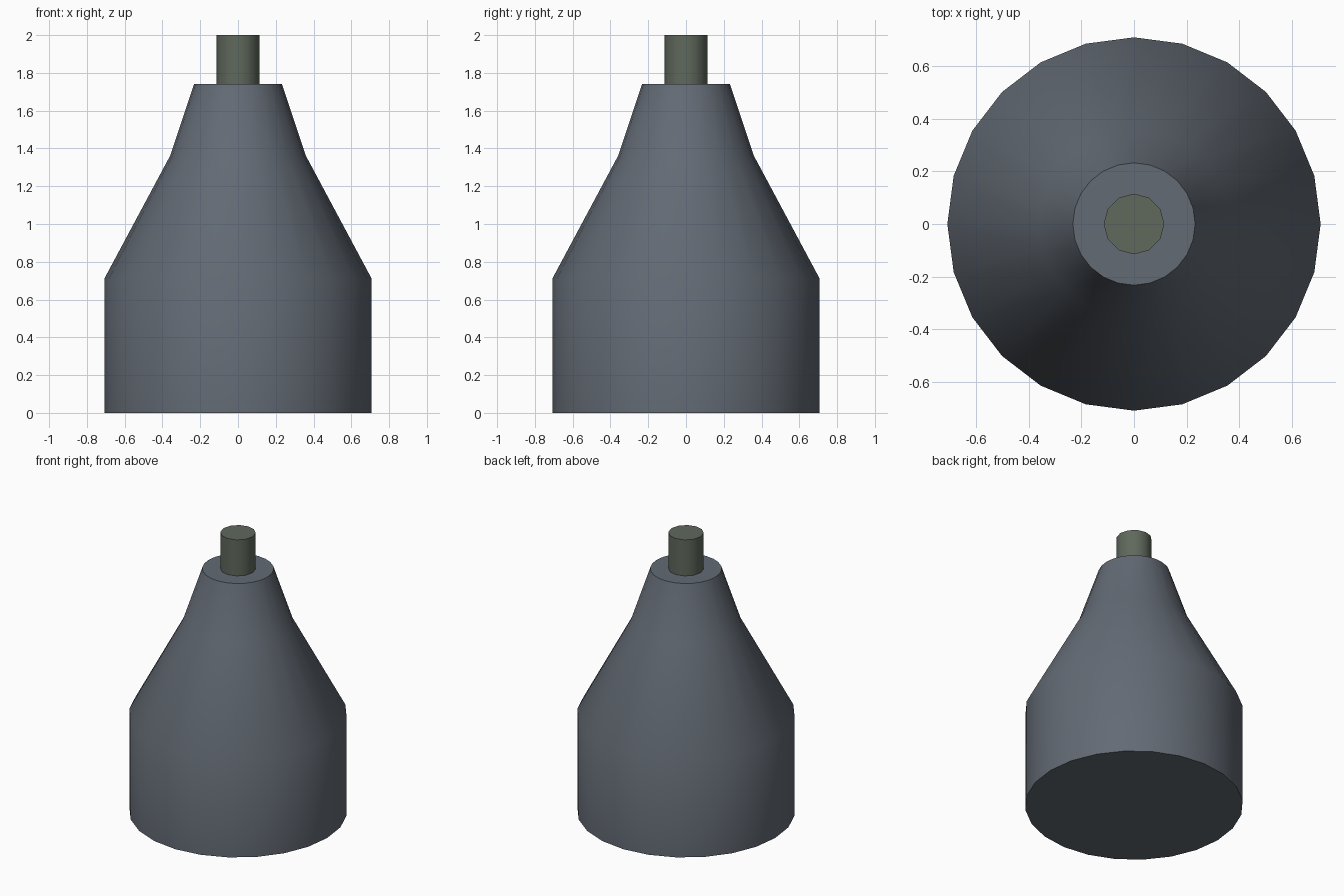
import bpy
import bmesh
from math import cos, sin, pi, radians

cube = bpy.data.objects.get("Cube")
if cube:
    bpy.data.objects.remove(cube, do_unlink=True)


def make_material(name, rgb):
    mat = bpy.data.materials.new(name)
    mat.use_nodes = True
    color = (*rgb, 1.0)
    mat.diffuse_color = color
    mat.node_tree.nodes["Principled BSDF"].inputs["Base Color"].default_value = color
    return mat


def lathe(name, profile, sides, mat):
    """Closed solid of revolution from (radius, height) points, bottom to top."""
    bm = bmesh.new()
    rings = []
    for r, z in profile:
        angles = [2 * pi * i / sides for i in range(sides)]
        rings.append([bm.verts.new((r * cos(a), r * sin(a), z)) for a in angles])
    for low, high in zip(rings, rings[1:]):
        for i in range(sides):
            j = (i + 1) % sides
            bm.faces.new((low[i], low[j], high[j], high[i]))
    bm.faces.new(rings[0][::-1])
    bm.faces.new(rings[-1])
    mesh = bpy.data.meshes.new(name)
    bm.to_mesh(mesh)
    bm.free()
    mesh.materials.append(mat)
    obj = bpy.data.objects.new(name, mesh)
    bpy.context.collection.objects.link(obj)
    bpy.ops.object.select_all(action="DESELECT")
    obj.select_set(True)
    bpy.context.view_layer.objects.active = obj
    bpy.ops.object.shade_smooth_by_angle(angle=radians(40))
    return obj


slate = make_material("slate grey", (0.125, 0.145, 0.175))
olive = make_material("olive grey", (0.115, 0.14, 0.108))

# Straight base, sloping shoulder and tapered neck
lathe("body", [(0.708, 0), (0.708, 0.71), (0.36, 1.36), (0.232, 1.742)], 24, slate)

# Short rod standing out of the neck
lathe("top_rod", [(0.115, 1.742), (0.115, 2.0)], 12, olive)
